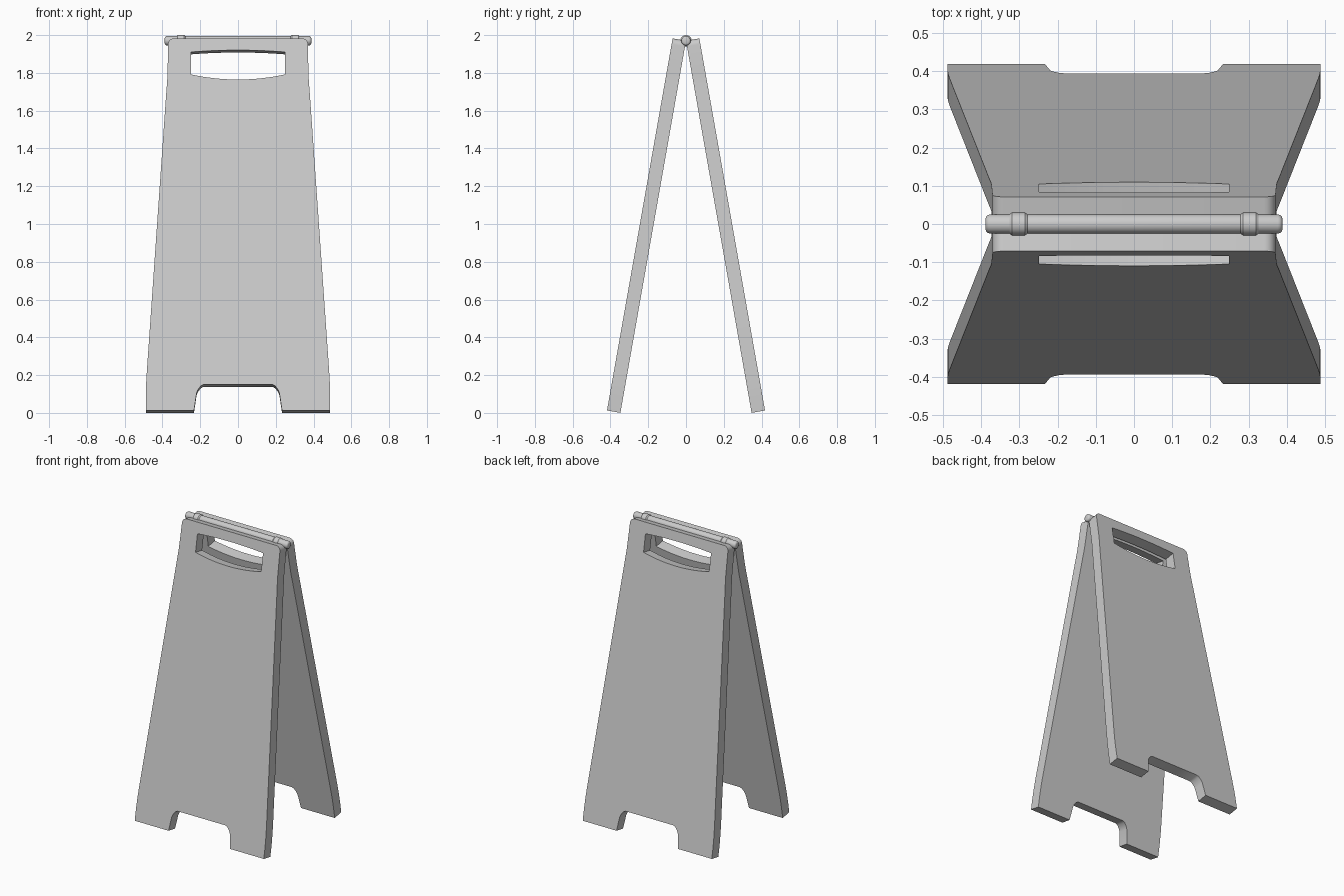
import bpy, bmesh
from math import radians, sin, cos, pi

if "Cube" in bpy.data.objects:
    bpy.data.objects.remove(bpy.data.objects["Cube"])

TILT, THICK, HINGE_Z = radians(10), 0.072, 1.97


def smooth(obj):
    bpy.ops.object.select_all(action='DESELECT')
    obj.select_set(True)
    bpy.context.view_layer.objects.active = obj
    bpy.ops.object.shade_smooth_by_angle(angle=radians(30))


def mirrored(half):
    """Close a right-hand half profile with its mirror image."""
    return half + [(-x, y) for x, y in reversed(half) if x > 1e-6]


def panel_mesh():
    curve = bpy.data.curves.new("panel_profile", 'CURVE')
    curve.dimensions, curve.fill_mode = '2D', 'BOTH'
    curve.extrude = THICK / 2
    # outer outline: rounded top, tapered sides, feet with a notch between
    corner = [(0.34 + 0.03 * sin(a), -0.03 + 0.03 * cos(a))
              for a in [i * pi / 12 for i in range(7)]]
    outline = mirrored(corner + [
        (0.373, -0.19), (0.375, -0.23), (0.379, -0.28), (0.482, -1.78),
        (0.486, -1.85), (0.488, -1.92), (0.488, -2.0),
        (0.233, -2.0), (0.219, -1.905), (0.213, -1.89), (0.197, -1.868),
        (0.182, -1.86)])
    # handle opening with bowed top and bottom edges
    w, n = 0.248, 8
    ts = [i / n for i in range(n + 1)]
    handle = mirrored([(w * t, -0.063 - 0.010 * t * t) for t in ts]
                      + [(w * t, -0.221 + 0.027 * t * t) for t in reversed(ts)])
    for pts in (outline, handle):
        sp = curve.splines.new('POLY')
        sp.points.add(len(pts) - 1)
        for p, (x, y) in zip(sp.points, pts):
            p.co = (x, y, 0, 1)
        sp.use_cyclic_u = True
    tmp = bpy.data.objects.new("panel_profile", curve)
    bpy.context.collection.objects.link(tmp)
    bpy.context.view_layer.update()
    dg = bpy.context.evaluated_depsgraph_get()
    mesh = bpy.data.meshes.new_from_object(tmp.evaluated_get(dg))
    bpy.data.objects.remove(tmp)
    bm = bmesh.new()
    bm.from_mesh(mesh)
    bmesh.ops.remove_doubles(bm, verts=bm.verts, dist=1e-4)
    bmesh.ops.translate(bm, verts=bm.verts, vec=(0, 0, THICK / 2))
    bmesh.ops.recalc_face_normals(bm, faces=bm.faces)
    bm.to_mesh(mesh)
    bm.free()
    return mesh


def lathe_x(name, profile, x=0, sides=32):
    """Solid of revolution around the x axis from (x, radius) pairs."""
    bm = bmesh.new()
    rings = [[bm.verts.new((px, r * cos(2 * pi * i / sides), r * sin(2 * pi * i / sides)))
              for i in range(sides)] for px, r in profile]
    for a, b in zip(rings, rings[1:]):
        for i in range(sides):
            j = (i + 1) % sides
            bm.faces.new((a[i], a[j], b[j], b[i]))
    bm.faces.new(rings[0])
    bm.faces.new(rings[-1])
    bmesh.ops.recalc_face_normals(bm, faces=bm.faces)
    mesh = bpy.data.meshes.new(name)
    bm.to_mesh(mesh)
    bm.free()
    obj = bpy.data.objects.new(name, mesh)
    obj.location = (x, 0, HINGE_Z)
    bpy.context.collection.objects.link(obj)
    smooth(obj)


# two leaning panels
for name, turn in (("front_panel", 0), ("back_panel", pi)):
    obj = bpy.data.objects.new(name, panel_mesh())
    obj.location = (0, 0, HINGE_Z)
    obj.rotation_euler = (pi / 2 - TILT, 0, turn)
    bpy.context.collection.objects.link(obj)
    smooth(obj)

# hinge rod with rounded ends
end = [(0.376, 0.025), (0.382, 0.0235), (0.386, 0.020), (0.388, 0.015)]
lathe_x("hinge_rod", [(-x, r) for x, r in reversed(end)] + end)

# raised collars on the rod
for side, x in (("left", -0.302), ("right", 0.302)):
    lathe_x(side + "_hinge_collar",
            [(-0.024, 0.025), (-0.017, 0.030), (0.017, 0.030), (0.024, 0.025)], x)
